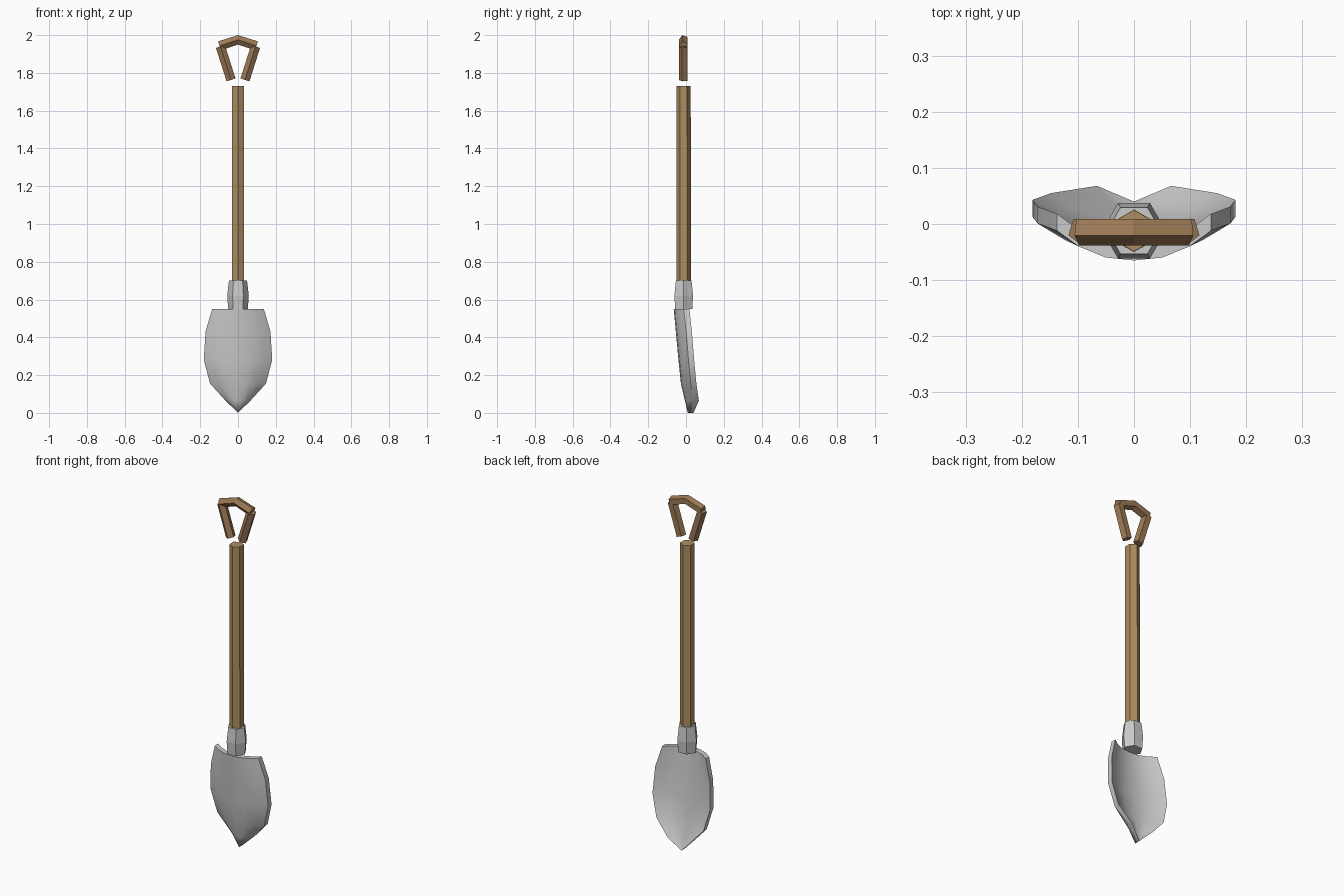
import bpy, bmesh, math
from mathutils import Vector

if "Cube" in bpy.data.objects:
    bpy.data.objects.remove(bpy.data.objects["Cube"])

CY = -0.012  # common axis of shaft, socket and grip


def material(name, rgb):
    m = bpy.data.materials.new(name)
    m.diffuse_color = (*rgb, 1)
    m.use_nodes = True
    m.node_tree.nodes["Principled BSDF"].inputs["Base Color"].default_value = m.diffuse_color
    return m


def finish(name, bm, mat=None):
    bmesh.ops.recalc_face_normals(bm, faces=bm.faces)
    me = bpy.data.meshes.new(name)
    bm.to_mesh(me)
    bm.free()
    ob = bpy.data.objects.new(name, me)
    bpy.context.collection.objects.link(ob)
    if mat:
        me.materials.append(mat)
    return ob


def bar(name, path, sides, mat=None, phase=0.0):
    """Capped faceted bar along (x, z, radius) points in the xz plane."""
    bm = bmesh.new()
    rings = []
    for i, (x, z, r) in enumerate(path):
        a, b = path[max(i - 1, 0)], path[min(i + 1, len(path) - 1)]
        t = Vector((b[0] - a[0], 0, b[1] - a[1])).normalized()
        side = t.cross(Vector((0, -1, 0)))
        ring = []
        for k in range(sides):
            ang = phase + math.tau * k / sides
            off = Vector((0, -r * math.cos(ang), 0)) + side * (r * math.sin(ang))
            ring.append(bm.verts.new(Vector((x, CY, z)) + off))
        rings.append(ring)
    for a, b in zip(rings, rings[1:]):
        for k in range(sides):
            j = (k + 1) % sides
            bm.faces.new((a[k], a[j], b[j], b[k]))
    bm.faces.new(rings[0])
    bm.faces.new(rings[-1])
    return finish(name, bm, mat)


wood = material("wood", (0.42, 0.27, 0.12))
dark_wood = material("dark_wood", (0.33, 0.19, 0.09))

# Shaft and metal socket
bar("shaft", [(0, 0.62, 0.038), (0, 1.73, 0.037)], 6, wood)
bar("socket", [(0, 0.55, 0.052), (0, 0.62, 0.057), (0, 0.70, 0.048)], 6,
    phase=math.pi / 6)

# Grip: two splayed side bars and a bent top bar
R = 0.0262
for s, label in ((-1, "left"), (1, "right")):
    bar(f"grip_side_{label}", [(s * 0.037, 1.763, R), (s * 0.093, 1.94, R)], 5, dark_wood)
bar("grip_top", [(-0.098, 1.943, R), (0, 1.975, R), (0.098, 1.943, R)], 5, dark_wood)

# Blade: rows of (z, half width, centre y, edge y), dished towards the back
rows = [(0.55, 0.137, -0.065, -0.012), (0.43, 0.172, -0.054, 0.001),
        (0.28, 0.181, -0.040, 0.013), (0.155, 0.148, -0.027, 0.025),
        (0.065, 0.066, -0.006, 0.038)]
columns = [-1, -0.72, -0.37, 0, 0.37, 0.72, 1]
bm = bmesh.new()
grid = [[bm.verts.new((u * w, yc + (ye - yc) * abs(u) ** 2.3, z)) for u in columns]
        for z, w, yc, ye in rows]
for a, b in zip(grid, grid[1:]):
    for k in range(len(columns) - 1):
        bm.faces.new((a[k], a[k + 1], b[k + 1], b[k]))
tip = bm.verts.new((0, 0.01, 0.0))
for k in range(len(columns) - 1):
    bm.faces.new((grid[-1][k], grid[-1][k + 1], tip))

# Give the blade its thickness along y, keeping the front skin
front = bm.faces[:]
copy = bmesh.ops.duplicate(bm, geom=bm.verts[:] + bm.edges[:] + front)
back = [v for v in copy["geom"] if isinstance(v, bmesh.types.BMVert)]
bmesh.ops.translate(bm, verts=back, vec=(0, 0.03, 0))
rim = [e for e in bm.edges if e.is_boundary]
bmesh.ops.bridge_loops(bm, edges=rim)
blade = finish("blade", bm)
bpy.ops.object.select_all(action="DESELECT")
blade.select_set(True)
bpy.context.view_layer.objects.active = blade
bpy.ops.object.shade_smooth_by_angle(angle=math.radians(40))
